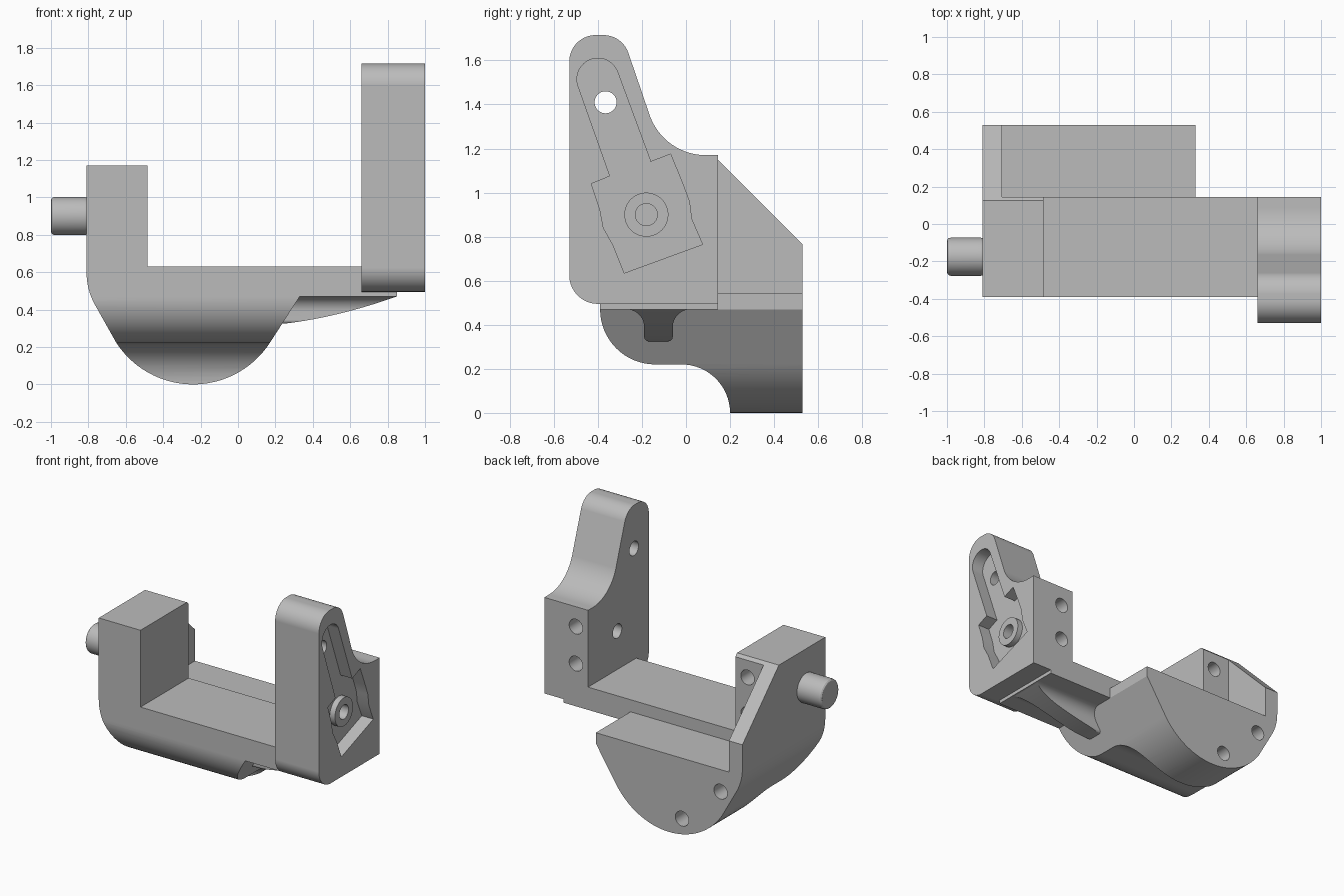
import bpy, bmesh, math

if "Cube" in bpy.data.objects:
    bpy.data.objects.remove(bpy.data.objects["Cube"])

grey = bpy.data.materials.new("plain_grey")
grey.diffuse_color = (0.5, 0.5, 0.5, 1)
grey.use_nodes = True
grey.node_tree.nodes["Principled BSDF"].inputs["Base Color"].default_value = grey.diffuse_color


def arc(cx, cz, r, a0, a1, n=16):
    """Points along an arc, angles in degrees."""
    return [(cx + r * math.cos(math.radians(a0 + (a1 - a0) * i / n)),
             cz + r * math.sin(math.radians(a0 + (a1 - a0) * i / n))) for i in range(n + 1)]


def prism(name, pts, axis, lo, hi):
    """Extrude an outline along x (points are y,z) or along y (points are x,z)."""
    put = (lambda p, t: (t, p[0], p[1])) if axis == 'x' else (lambda p, t: (p[0], t, p[1]))
    bm = bmesh.new()
    a = [bm.verts.new(put(p, lo)) for p in pts]
    b = [bm.verts.new(put(p, hi)) for p in pts]
    bm.faces.new(a)
    bm.faces.new(b[::-1])
    for i in range(len(pts)):
        j = (i + 1) % len(pts)
        bm.faces.new((a[i], b[i], b[j], a[j]))
    bmesh.ops.recalc_face_normals(bm, faces=bm.faces)
    me = bpy.data.meshes.new(name)
    bm.to_mesh(me)
    bm.free()
    me.materials.append(grey)
    ob = bpy.data.objects.new(name, me)
    bpy.context.collection.objects.link(ob)
    return ob


def rod(name, c, r, axis, lo, hi):
    return prism(name, arc(c[0], c[1], r, 0, 352.5, 47), axis, lo, hi)


def box(name, x, y, z):
    return prism(name, [(x[0], z[0]), (x[1], z[0]), (x[1], z[1]), (x[0], z[1])], 'y', *y)


def bake(ob):
    me = bpy.data.meshes.new_from_object(
        ob.evaluated_get(bpy.context.evaluated_depsgraph_get()))
    ob.modifiers.clear()
    ob.data = me


def combine(ob, op, *tools):
    """Apply booleans and remove the tools."""
    for t in tools:
        m = ob.modifiers.new("bool", 'BOOLEAN')
        m.operation, m.solver, m.object = op, 'EXACT', t
        bpy.context.view_layer.update()
        bake(ob)
        bpy.data.objects.remove(t)


def finish(ob):
    bpy.ops.object.select_all(action='DESELECT')
    ob.select_set(True)
    bpy.context.view_layer.objects.active = ob
    bpy.ops.object.shade_smooth_by_angle(angle=math.radians(20))
    w = ob.modifiers.new("normals", 'WEIGHTED_NORMAL')
    w.keep_sharp = True


# Bracket body: front outline crossed with side outline
front = [(-0.81, 1.17), (-0.485, 1.17), (-0.485, 0.63), (0.66, 0.63), (0.66, 0.495),
         (0.85, 0.495), (0.85, 0.47), (0.33, 0.47)]
front += arc(-0.24, 0.49, 0.49, -33, -147, 40)
front += arc(-0.45, 0.6, 0.36, 211, 180, 10)
side = [(-0.39, 1.17), (0.125, 1.17), (0.53, 0.765), (0.53, 0), (0.2, 0)]
side += arc(-0.02, 0, 0.22, 0, 90)[1:] + arc(-0.14, 0.47, 0.25, 270, 180)
body = prism("bracket_body", front, 'y', -0.6, 0.6)
combine(body, 'INTERSECT', prism("side_cut", side, 'x', -1.2, 1.2))

# Rear shelf recess, and the bar narrowed beyond it
combine(body, 'DIFFERENCE',
        box("recess", (-0.705, 1.2), (0.145, 0.7), (0.545, 1.4)),
        box("bar_trim", (0.33, 1.2), (0.145, 0.7), (0.3, 0.8)))

# Flared rib under the bar
rib_side = [(0.02, 0.48), (0.02, 0.47)] + arc(0.02, 0.39, 0.08, 90, 180, 10)
rib_side += arc(-0.08, 0.345, 0.02, 0, -90, 5) + arc(-0.17, 0.345, 0.02, 270, 180, 5)
rib_side += arc(-0.27, 0.39, 0.08, 0, 90, 10) + [(-0.27, 0.48)]
rib = prism("rib", rib_side, 'x', 0.1, 0.849)
curve = [(0.849 - 0.749 * t, 0.315 + 0.155 * (1 - t) ** 1.7) for t in [i / 20 for i in range(21)]]
combine(rib, 'INTERSECT', prism("rib_curve", curve + [(0.1, 0.6), (0.849, 0.6)], 'y', -0.6, 0.6))
combine(body, 'UNION', rib)

# Screw holes in the tower back and the rear face
combine(body, 'DIFFERENCE',
        *[rod("hole", (-0.58, z), 0.052, 'y', -0.1, 0.2) for z in (0.77, 1.03)],
        *[rod("hole", c, 0.052, 'y', 0.28, 0.6) for c in ((-0.64, 0.39), (-0.34, 0.12))])
finish(body)

# Upright arm
outline = [(0.145, 0.495), (0.145, 1.17)] + arc(0.09, 1.44, 0.27, 270, 200)
outline += arc(-0.375, 1.595, 0.12, 20, 90) + arc(-0.41, 1.595, 0.12, 90, 180)
outline += arc(-0.40, 0.625, 0.13, 180, 270)
arm = prism("upright_arm", outline, 'x', 0.66, 1.0)

# Keyed pocket with a pivot boss on the outer face
pocket = arc(-0.40, 1.515, 0.095, 20, 200, 24)
pocket += [(-0.345, 1.075), (-0.43, 1.04), (-0.39, 0.92), (-0.375, 0.84), (-0.33, 0.76),
           (-0.28, 0.635), (0.075, 0.765), (0.025, 0.88), (0.015, 0.96), (-0.015, 1.04),
           (-0.07, 1.175), (-0.16, 1.14)]
combine(arm, 'DIFFERENCE', prism("pocket", pocket, 'x', 0.91, 1.1))
combine(arm, 'UNION', rod("boss", (-0.18, 0.9), 0.1, 'x', 0.88, 0.95))
combine(arm, 'DIFFERENCE',
        rod("pivot_hole", (-0.18, 0.9), 0.05, 'x', 0.5, 1.1),
        rod("upper_hole", (-0.365, 1.41), 0.05, 'x', 0.5, 1.1),
        *[rod("hole", (0.755, z), 0.052, 'y', -0.1, 0.2) for z in (0.77, 1.03)])
finish(arm)

# Pivot pin on the outer left side
pin = rod("pivot_pin", (-0.175, 0.9), 0.102, 'x', -1.0, -0.8)
bev = pin.modifiers.new("bevel", 'BEVEL')
bev.width, bev.segments, bev.limit_method = 0.02, 3, 'ANGLE'
bpy.context.view_layer.update()
bake(pin)
finish(pin)
